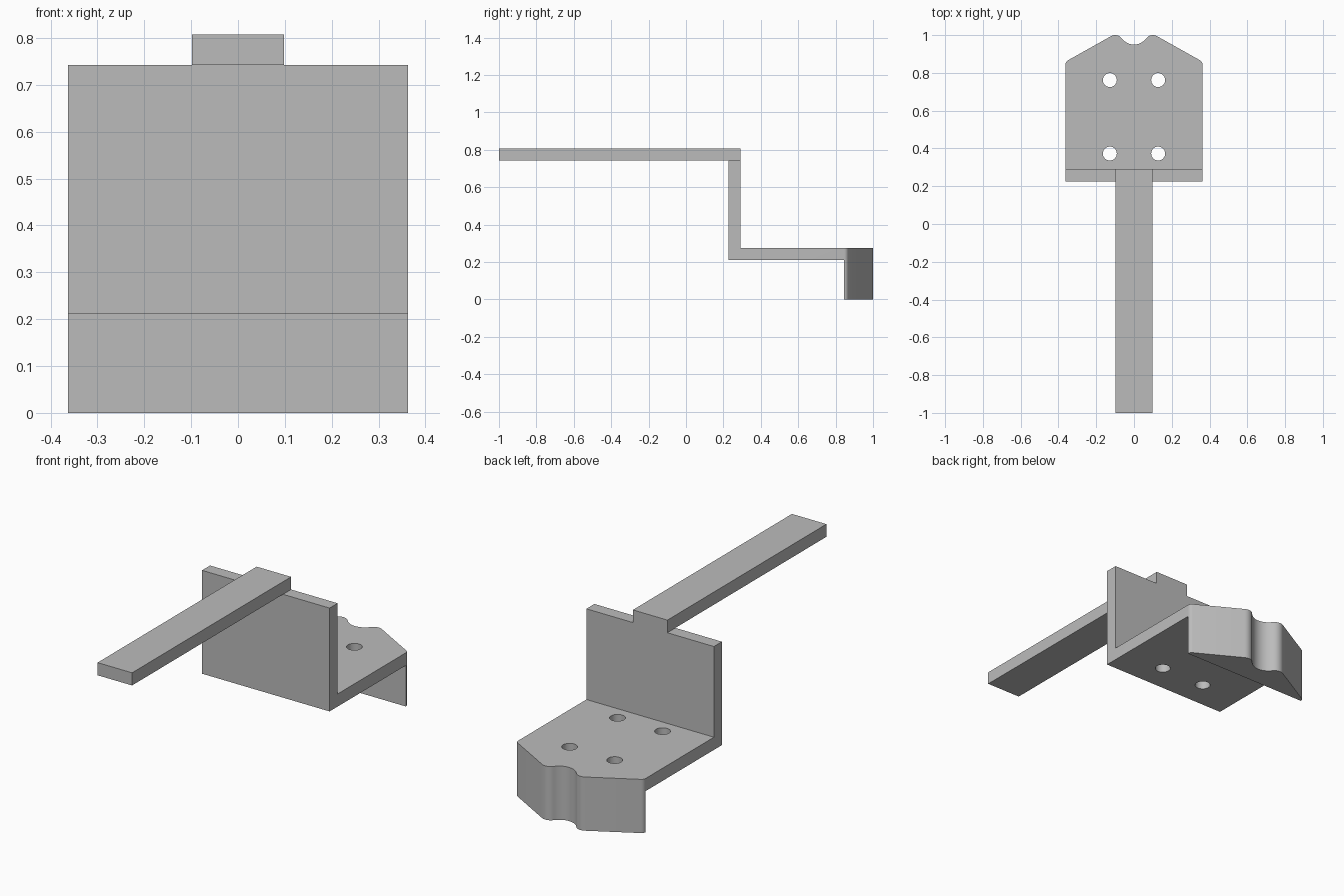
import bpy, bmesh
from math import cos, sin, radians, atan2, degrees
from mathutils import Vector

cube = bpy.data.objects.get("Cube")
if cube:
    bpy.data.objects.remove(cube, do_unlink=True)

grey = bpy.data.materials.new("plain_grey")
grey.use_nodes = True
grey.diffuse_color = (0.5, 0.5, 0.5, 1)
grey.node_tree.nodes["Principled BSDF"].inputs["Base Color"].default_value = grey.diffuse_color

HALF_W, ARM_HALF_W = 0.3625, 0.098
WALL_FRONT, WALL_BACK, NOSE_FRONT = 0.226, 0.291, 0.845
PLATE_Z, PLATE_TOP, WALL_TOP, ARM_TOP = 0.211, 0.276, 0.742, 0.807


def prism(name, outline, offset):
    """Extrude a closed 3D outline along an offset vector."""
    bm = bmesh.new()
    face = bm.faces.new([bm.verts.new(p) for p in outline])
    geom = bmesh.ops.extrude_face_region(bm, geom=[face])["geom"]
    bmesh.ops.translate(bm, vec=Vector(offset),
                        verts=[g for g in geom if isinstance(g, bmesh.types.BMVert)])
    bmesh.ops.recalc_face_normals(bm, faces=bm.faces)
    mesh = bpy.data.meshes.new(name)
    bm.to_mesh(mesh)
    bm.free()
    mesh.materials.append(grey)
    obj = bpy.data.objects.new(name, mesh)
    bpy.context.collection.objects.link(obj)
    return obj


def arc(cx, cy, r, start, end, n=10):
    angles = [radians(start + (end - start) * i / n) for i in range(n + 1)]
    return [(cx + r * cos(a), cy + r * sin(a)) for a in angles]


def combine(target, tool, operation):
    """Apply a boolean and discard the tool."""
    mod = target.modifiers.new(operation, 'BOOLEAN')
    mod.operation, mod.solver, mod.object = operation, 'EXACT', tool
    bpy.context.view_layer.objects.active = target
    bpy.ops.object.modifier_apply(modifier=mod.name)
    bpy.data.objects.remove(tool, do_unlink=True)


# L-shaped plate and upright wall
side = [(WALL_FRONT, PLATE_Z), (NOSE_FRONT, PLATE_Z), (NOSE_FRONT, PLATE_TOP),
        (WALL_BACK, PLATE_TOP), (WALL_BACK, WALL_TOP), (WALL_FRONT, WALL_TOP)]
bracket = prism("bracket", [(-HALF_W, y, z) for y, z in side], (2 * HALF_W, 0, 0))

# Deep pointed nose with rounded corners and a central notch
notch_y, notch_r, tip_x, tip_r = 1.03, 0.08, 0.1, 0.045
tangent = degrees(atan2(notch_y - 1 + tip_r, -tip_x))
half = arc(HALF_W - 0.0245, NOSE_FRONT, 0.0245, 0, 60, 6)
half += arc(tip_x, 1 - tip_r, tip_r, 60, tangent)
half += arc(0, notch_y, notch_r, tangent - 180, -90)[1:]
outline = half + [(-x, y) for x, y in reversed(half[:-1])]
nose = prism("nose", [(x, y, 0) for x, y in outline], (0, 0, PLATE_TOP))
combine(bracket, nose, 'UNION')

# Long flat arm on top of the wall
arm = prism("arm", [(-ARM_HALF_W, -1, WALL_TOP), (ARM_HALF_W, -1, WALL_TOP),
                    (ARM_HALF_W, WALL_BACK, WALL_TOP), (-ARM_HALF_W, WALL_BACK, WALL_TOP)],
            (0, 0, ARM_TOP - WALL_TOP))
combine(bracket, arm, 'UNION')

# Four screw holes
for x in (-0.128, 0.128):
    for y in (0.373, 0.762):
        ring = arc(x, y, 0.037, 0, 360, 32)[:-1]
        cutter = prism("hole_cutter", [(px, py, 0.1) for px, py in ring], (0, 0, 0.3))
        combine(bracket, cutter, 'DIFFERENCE')

# Smooth the curved walls and keep the corners sharp
bpy.ops.object.select_all(action='DESELECT')
bracket.select_set(True)
bpy.context.view_layer.objects.active = bracket
bpy.ops.object.shade_smooth_by_angle(angle=radians(25))
